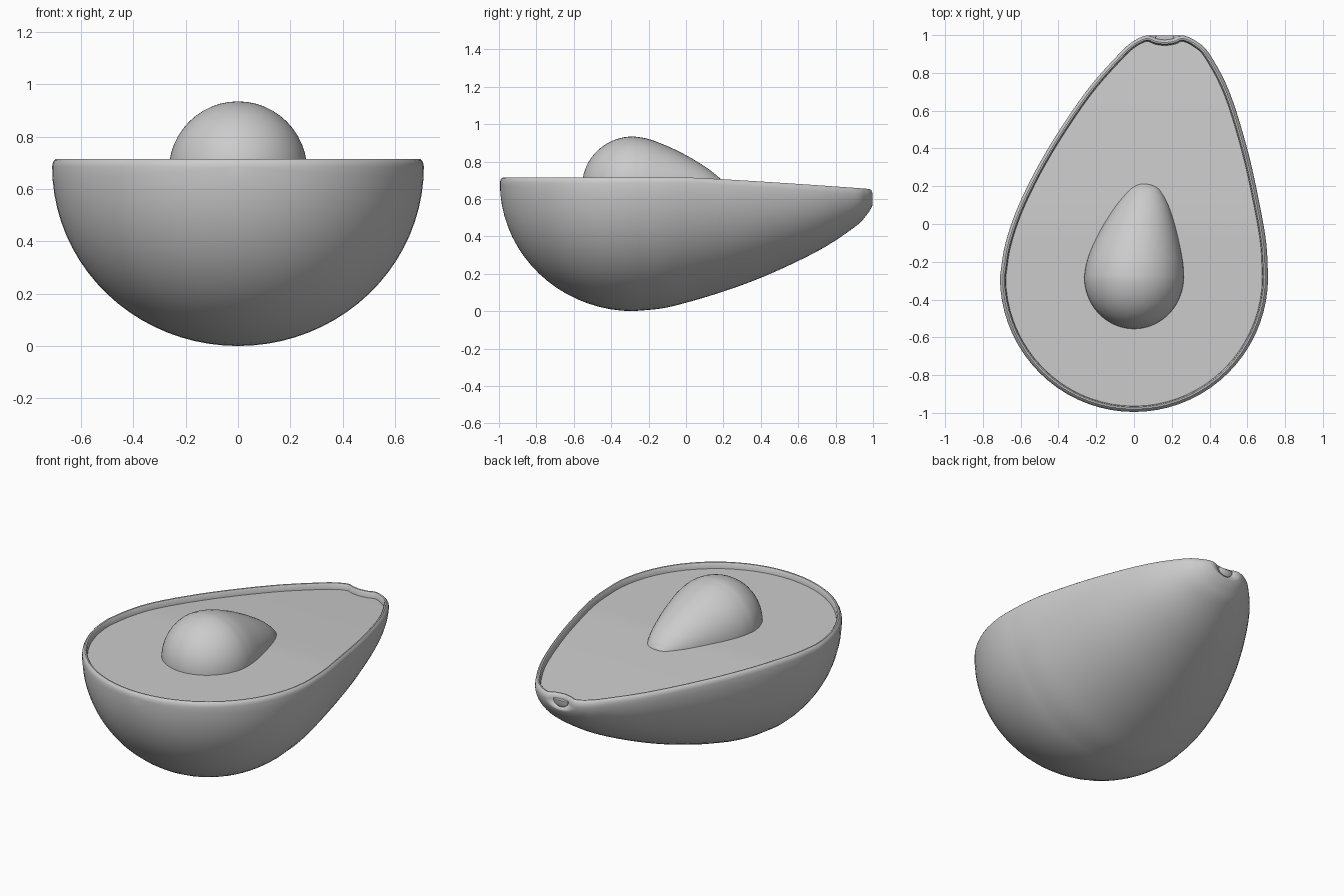
import bpy, math
from mathutils import Vector

if "Cube" in bpy.data.objects:
    bpy.data.objects.remove(bpy.data.objects["Cube"])

grey = bpy.data.materials.new("plain grey")
grey.diffuse_color = (0.6, 0.6, 0.6, 1)
grey.use_nodes = True
grey.node_tree.nodes["Principled BSDF"].inputs["Base Color"].default_value = grey.diffuse_color


def make(name, verts, faces, angle=40):
    me = bpy.data.meshes.new(name)
    me.from_pydata([tuple(v) for v in verts], [], faces)
    me.materials.append(grey)
    ob = bpy.data.objects.new(name, me)
    bpy.context.collection.objects.link(ob)
    bpy.ops.object.select_all(action='DESELECT')
    ob.select_set(True)
    bpy.context.view_layer.objects.active = ob
    bpy.ops.object.mode_set(mode='EDIT')
    bpy.ops.mesh.select_all(action='SELECT')
    bpy.ops.mesh.normals_make_consistent(inside=False)
    bpy.ops.object.mode_set(mode='OBJECT')
    bpy.ops.object.shade_smooth_by_angle(angle=math.radians(angle))
    return ob


def smooth(keys, n):
    """Catmull-Rom curve through the key stations."""
    k = [Vector(p) for p in keys]
    k = [2 * k[0] - k[1]] + k + [2 * k[-1] - k[-2]]
    out = []
    for i in range(1, len(k) - 2):
        a, b, c, d = k[i - 1:i + 3]
        for j in range(n):
            t = j / n
            out.append(0.5 * (2 * b + (c - a) * t + (2 * a - 5 * b + 4 * c - d) * t * t
                              + (3 * b - a - 3 * c + d) * t ** 3))
    return out + [k[-2]]


def top(y):
    return 0.715 - 0.062 * max(y, 0.0) ** 1.15


# fruit profile stations: y, centre x, half width, depth below the rim
LIP = 0.03
front = [(-0.28 - 0.715 * math.cos(a), 0, 0.71 * math.sin(a), 0.685 * math.sin(a))
         for a in (math.pi / 2 * i / 18 for i in range(18))]
back = [(-0.28, 0, 0.71, 0.685), (-0.1, 0.01, 0.69, 0.665), (0.12, 0.03, 0.632, 0.60),
        (0.4, 0.072, 0.527, 0.485), (0.7, 0.125, 0.38, 0.325), (0.9, 0.16, 0.24, 0.182),
        (0.965, 0.163, 0.17, 0.112), (0.995, 0.163, 0.11, 0.062)]
dimple = [(0.995, 0.163, 0.075, 0.045), (0.982, 0.163, 0.045, 0.033), (0.975, 0.163, 0, 0)]
body = [Vector(p) for p in front] + smooth(back + dimple, 5)
N, M = len(body), 40

# skin: half revolved shell
verts, faces = [], []
for y, cx, r, h in body:
    for j in range(M + 1):
        a = math.pi * (1 + j / M)
        verts.append((cx + r * math.cos(a), y, top(y) - LIP + h * math.sin(a)))
for i in range(N - 1):
    for j in range(M):
        a = i * (M + 1) + j
        b = a + M + 1
        if i == 0:
            faces.append((0, b + 1, b))
        elif i == N - 2:
            faces.append((a, a + 1, b - j))
        else:
            faces.append((a, a + 1, b + 1, b))

# closed outline: right side front to back, then left side back to front
outline = [(i, M) for i in range(N)] + [(i, 0) for i in range(N - 2, 0, -1)]
outline[0], outline[N - 1] = (0, 0), (N - 1, 0)
loop = [i * (M + 1) + j for i, j in outline]
pts = [Vector(verts[k][:2]) for k in loop]
L = len(pts)


def inset(d, dz):
    res = []
    for i, p in enumerate(pts):
        t = (pts[(i + 1) % L] - pts[i - 1]).normalized()
        q = p + Vector((-t.y, t.x)) * d
        res.append((q.x, q.y, top(p.y) + dz))
    return res


# rounded rim and its inner wall
prev = loop
for d, dz in ((0.002, -0.018), (0.007, -0.007), (0.015, 0.0), (0.023, -0.001),
              (0.028, -0.007), (0.031, -0.036)):
    base = len(verts)
    verts += inset(d, dz)
    cur = list(range(base, base + L))
    faces += [(prev[i], prev[(i + 1) % L], cur[(i + 1) % L], cur[i]) for i in range(L)]
    prev = cur

# flesh: cut surface, strips from left to right
for i in range(N - 1):
    q = [prev[i], prev[i + 1], prev[(L - i - 1) % L], prev[(L - i) % L]]
    faces.append(tuple(dict.fromkeys(q)))
used = sorted({k for f in faces for k in f})
remap = {k: n for n, k in enumerate(used)}
make("avocado_half", [verts[k] for k in used], [tuple(remap[k] for k in f) for f in faces])

# seed: smaller full revolve of the same pear form
tip = [(0.995, 0.15, 0.1, 0.07), (1.005, 0.15, 0, 0)]
form = [Vector(p) for p in front] + smooth(back[:-1] + tip, 4)
S = 48
sv, sf = [], []
for y, cx, r, h in form:
    drop = 0.02 * max(0, y + 0.28)
    for j in range(S):
        a = 2 * math.pi * j / S
        sv.append((cx * 0.35 + r * 0.372 * math.cos(a), -0.28 + (y + 0.28) * 0.385,
                   0.67 - drop + h * 0.386 * math.sin(a)))
for i in range(len(form) - 1):
    for j in range(S):
        a, b, k = i * S + j, i * S + (j + 1) % S, S
        if i == 0:
            sf.append((0, b + k, a + k))
        elif i == len(form) - 2:
            sf.append((a, b, (i + 1) * S))
        else:
            sf.append((a, b, b + k, a + k))
su = sorted({k for f in sf for k in f})
sm = {k: n for n, k in enumerate(su)}
make("seed", [sv[k] for k in su], [tuple(sm[k] for k in f) for f in sf])

# stem stub: half button in the end dimple
K = 16
tv, tf = [], []
for y, r in ((0.96, 0.05), (0.99, 0.05), (0.997, 0.04)):
    for j in range(K + 1):
        a = math.pi * (1 + j / K)
        tv.append((0.163 + r * math.cos(a), y, 0.628 + r * 0.85 * math.sin(a)))
W = K + 1
for i in range(2):
    for j in range(K):
        a = i * W + j
        tf.append((a, a + 1, a + 1 + W, a + W))
    tf.append((i * W, (i + 1) * W, (i + 1) * W + K, i * W + K))
tf += [tuple(range(W)), tuple(range(2 * W, 3 * W))]
make("stem_stub", tv, tf)
